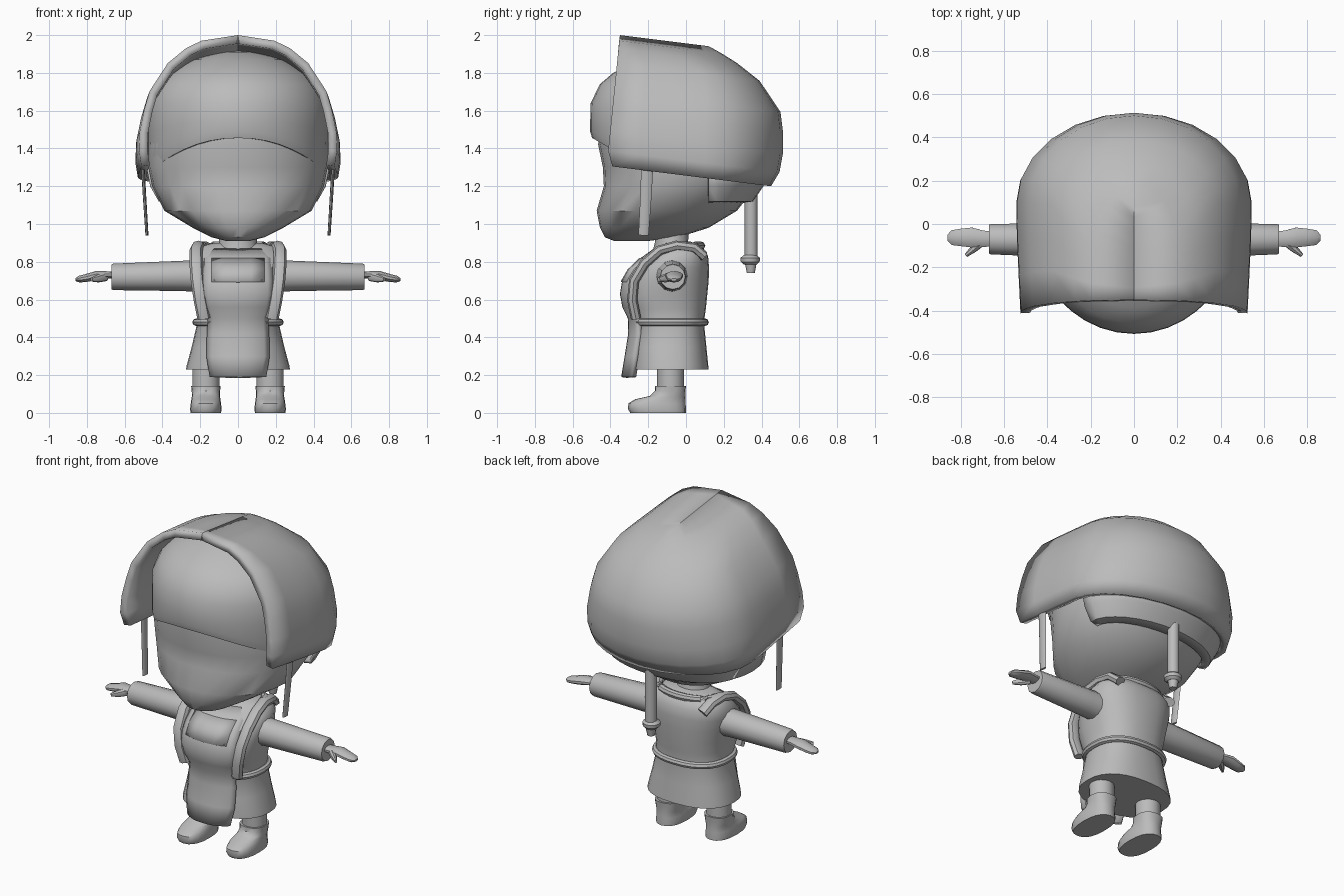
import bpy, bmesh, math
from mathutils import Vector

if "Cube" in bpy.data.objects:
    bpy.data.objects.remove(bpy.data.objects["Cube"])

gray = bpy.data.materials.new("plain_gray")
gray.diffuse_color = (0.5, 0.5, 0.5, 1)
gray.use_nodes = True
gray.node_tree.nodes["Principled BSDF"].inputs["Base Color"].default_value = gray.diffuse_color


def finish(ob, angle=40):
    ob.data.materials.append(gray)
    bpy.ops.object.select_all(action='DESELECT')
    ob.select_set(True)
    bpy.context.view_layer.objects.active = ob
    bpy.ops.object.shade_smooth_by_angle(angle=math.radians(angle))
    return ob


def grid(name, rows, wrap=False, caps=False, outward=None, thick=0, angle=40):
    """Skin rows of points into a surface, closed or as a thick sheet."""
    bm = bmesh.new()
    vs = [[bm.verts.new(p) for p in r] for r in rows]
    n = len(rows[0])
    for a, b in zip(vs, vs[1:]):
        for i in range(n if wrap else n - 1):
            j = (i + 1) % n
            bm.faces.new((a[i], a[j], b[j], b[i]))
    if caps:
        bm.faces.new(vs[0])
        bm.faces.new(vs[-1])
    bmesh.ops.remove_doubles(bm, verts=bm.verts, dist=1e-4)
    bmesh.ops.recalc_face_normals(bm, faces=bm.faces)
    if outward:
        c = Vector(outward)
        if sum(f.normal.dot(f.calc_center_median() - c) * f.calc_area() for f in bm.faces) < 0:
            bmesh.ops.reverse_faces(bm, faces=bm.faces)
    me = bpy.data.meshes.new(name)
    bm.to_mesh(me)
    bm.free()
    ob = bpy.data.objects.new(name, me)
    bpy.context.collection.objects.link(ob)
    if thick:
        m = ob.modifiers.new("thickness", 'SOLIDIFY')
        m.thickness, m.offset = thick, -1
    return finish(ob, angle)


def spow(v, e):
    return math.copysign(abs(v) ** e, v)


def loft(name, rings, n=24, p=2.0, cx=0, angle=40):
    """Stack rounded rings given as (z, front y, back y, half width)."""
    rows = []
    for z, yf, yb, rx in rings:
        rows.append([(cx + rx * spow(math.cos(t), 2 / p),
                      (yf + yb) / 2 + (yb - yf) / 2 * spow(math.sin(t), 2 / p), z)
                     for t in (2 * math.pi * i / n for i in range(n))])
    return grid(name, rows, True, True, angle=angle)


def tube(name, pts, radii, n=10, flat=1.0):
    """Round tube along a path; flat squeezes it sideways."""
    pts = [Vector(p) for p in pts]
    rows = []
    for i, p in enumerate(pts):
        d = (pts[min(i + 1, len(pts) - 1)] - pts[max(i - 1, 0)]).normalized()
        up = Vector((1, 0, 0)) if abs(d.x) < 0.8 else Vector((0, 0, 1))
        u = (up - d * up.dot(d)).normalized()
        v = d.cross(u)
        r = radii[i] if isinstance(radii, (list, tuple)) else radii
        rows.append([p + u * (r * flat * math.cos(t)) + v * (r * math.sin(t))
                     for t in (2 * math.pi * k / n for k in range(n))])
    return grid(name, rows, True, True)


# Head and neck
loft("head", [(.91, -.38, -.2, .06), (.93, -.43, -.04, .14), (.98, -.455, .12, .24),
              (1.07, -.473, .27, .39), (1.2, -.435, .37, .455), (1.3, -.44, .42, .475),
              (1.42, -.465, .44, .475), (1.6, -.45, .44, .45), (1.75, -.38, .33, .37),
              (1.85, -.25, .2, .25), (1.88, -.1, .05, .08)], 28, 2.1)
loft("neck", [(.84, -.18, .05, .12), (.9, -.165, .01, .1), (1.0, -.165, .02, .1)], 16)

# Front hair with arched lower edge
rows = []
for lift, zt, s in [(0, 0, .9), (0, 0, .98), (.2, 1.62, 1), (.6, 1.62, 1), (1, 1.64, .995),
                    (1, 1.74, .9), (1, 1.8, .76), (1, 1.87, .5), (1, 1.91, .2), (1, 1.92, 0)]:
    row = []
    for i in range(21):
        a = math.radians(-95 + 9.5 * i)
        x = math.sin(a)
        zb = 1.455 - .175 * abs(x) ** 2.2
        row.append((.475 * s * x, -.507 * s * math.cos(a), zb + (zt - zb) * lift))
    rows.append(row)
grid("front_hair", rows, outward=(0, 0, 1.5))

# Back hair band peeking out below the hood
rows = []
for z, rx, yb in [(1.3, .485, .46), (1.2, .465, .41), (1.12, .42, .355), (1.11, .37, .30)]:
    rows.append([(rx * math.cos(a), .12 + (yb - .12) * math.sin(a), z)
                 for a in (math.pi * i / 16 for i in range(17))])
grid("back_hair", rows, outward=(0, 0, 1.3), thick=.02)

# Hood: tilted U-shaped levels, open at the front
rows = []
for h, w, yb in [(1.30, .53, .45), (1.38, .543, .495), (1.48, .54, .513), (1.6, .515, .513),
                 (1.7, .485, .5), (1.85, .385, .39), (1.93, .285, .27),
                 (1.97, .2, .19), (2.0, .0001, .12)]:
    yc = min(.1, yb - .3)
    yf = -.35 - .1 * (2 - h)
    if h < 1.31:
        yf += .03
    plan = [(w * .965, yf), (w * .98, yf * .67 + yc * .33), (w * .995, yf * .33 + yc * .67)]
    half = plan + [(w * math.cos(a), yc + (yb - yc) * math.sin(a))
                   for a in (math.pi / 2 * i / 6 for i in range(7))]
    full = half + [(-x, y) for x, y in reversed(half[:-1])]
    rows.append([(x, y, h - .125 * (y + .35)) for x, y in full])
grid("hood", rows, outward=(0, 0, 1.5), thick=.045, angle=50)

# Hanging tail at the back with knot and tip
tube("back_tail", [(0, .345, 1.2), (0, .345, .82)], .034, 12)
tube("tail_knot", [(0, .34, .835), (0, .34, .82), (0, .34, .8), (0, .34, .785)],
     [.035, .052, .05, .034], 12)
tube("tail_tip", [(0, .343, .8), (0, .343, .74)], [.034, .022], 10)

# Dress body and skirt
loft("dress", [(.23, -.285, .12, .275), (.25, -.285, .118, .272), (.35, -.28, .108, .245),
               (.48, -.27, .095, .215), (.55, -.31, .105, .222), (.62, -.325, .112, .237),
               (.7, -.315, .12, .252), (.77, -.28, .122, .262), (.83, -.21, .117, .255),
               (.875, -.15, .09, .22), (.9, -.12, .05, .13)], 28, 2.4)

# Belt roll round the waist
ring = [2 * math.pi * i / 32 for i in range(32)]
rows = []
for k in range(8):
    t = 2 * math.pi * k / 8
    r = .02 * math.cos(t)
    rows.append([((.222 + r) * spow(math.cos(a), .85),
                  -.087 + (.188 + r) * spow(math.sin(a), .85), .48 + .02 * math.sin(t))
                 for a in ring])
grid("belt", rows + rows[:1], True)

# Apron with flared hem
apron = [(.19, -.343, .15), (.3, -.325, .168), (.42, -.306, .165), (.5, -.308, .16),
         (.56, -.337, .178), (.63, -.35, .19), (.7, -.338, .19), (.76, -.303, .185),
         (.82, -.24, .18), (.87, -.17, .165)]
grid("apron", [[(w * u, y + .055 * abs(u) ** 2.5, z)
                for u in (i / 6 - 1 for i in range(13))] for z, y, w in apron],
     outward=(0, 0, .5), thick=.03)

# Bib plate on the chest
grid("bib", [[(.14 * u, y + .03 * abs(u) ** 2.5, z) for u in (-1, -.5, 0, .5, 1)]
             for z, y in [(.695, -.346), (.76, -.309), (.82, -.246)]],
     outward=(0, 0, .5), thick=.009)

# Collar at the back of the neckline
tube("collar", [(.19 * math.cos(a), -.03 + .11 * math.sin(a), .885)
                for a in (math.pi * i / 12 for i in range(13))], .022, 8)

for s, side in ((1, "right"), (-1, "left")):
    # Side locks
    tube(side + "_side_lock", [(s * .505, -.205, 1.32), (s * .495, -.212, 1.15),
                               (s * .482, -.225, .94)], [.032, .03, .027], 8, .3)
    # Shoulder straps running from waist to back
    tube(side + "_strap", [(s * .18, -.265, .5), (s * .2, -.285, .6), (s * .215, -.275, .7),
                           (s * .222, -.22, .79), (s * .222, -.14, .86), (s * .21, -.05, .885),
                           (s * .2, .04, .875), (s * .18, .095, .83)], .027, 8, 1.3)
    # Sleeve
    tube(side + "_sleeve", [(s * .18, -.075, .725), (s * .3, -.075, .725), (s * .66, -.07, .72),
                            (s * .67, -.07, .72)], [.085, .08, .07, .066], 12)
    # Hand and thumb
    tube(side + "_hand", [(s * .64, -.07, .73), (s * .7, -.068, .73), (s * .75, -.062, .727),
                          (s * .8, -.062, .715), (s * .84, -.063, .708), (s * .86, -.064, .705)],
         [.035, .04, .048, .042, .036, .015], 10, .5)
    tube(side + "_thumb", [(s * .7, -.08, .722), (s * .74, -.115, .712), (s * .775, -.145, .706)],
         [.026, .022, .011], 8, .8)
    # Leg
    loft(side + "_leg", [(.1, -.152, -.01, .072), (.26, -.155, -.01, .072)], 16, 2, s * .17)
    # Boot: shaft, foot and toe
    loft(side + "_boot", [(0, -.295, 0, .08), (.02, -.307, 0, .084), (.05, -.305, -.002, .08),
                          (.072, -.27, -.003, .077), (.09, -.19, -.004, .074),
                          (.115, -.165, -.003, .075), (.142, -.163, 0, .078)], 20, 2.4, s * .17)
